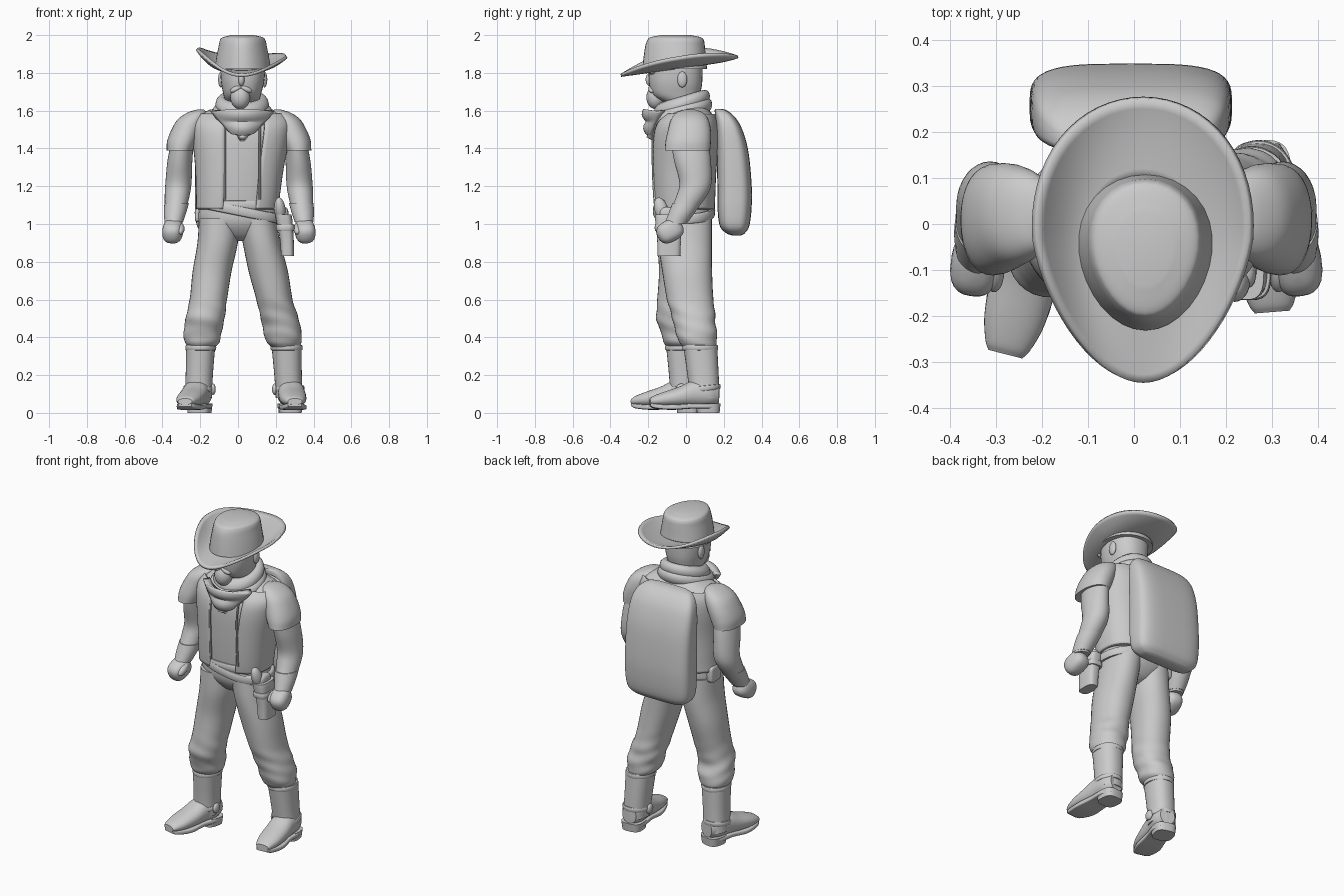
import bpy, bmesh, math
from mathutils import Matrix, Vector
from math import sin, cos, pi, copysign, exp


def grid(name, rows, wrap=True, loop=False, caps=True, thick=0, mat=None):
    """Skin a list of point rows into one mesh object."""
    bm = bmesh.new()
    vs = [[bm.verts.new(p) for p in r] for r in rows]
    m, n = len(vs), len(vs[0])
    for i in range(m if loop else m - 1):
        for j in range(n if wrap else n - 1):
            a, b = vs[i], vs[(i + 1) % m]
            k = (j + 1) % n
            bm.faces.new((a[j], a[k], b[k], b[j]))
    if caps and wrap and not loop:
        bm.faces.new(vs[0])
        bm.faces.new(vs[-1])
    if mat:
        bm.transform(mat)
    bmesh.ops.recalc_face_normals(bm, faces=bm.faces[:])
    me = bpy.data.meshes.new(name)
    bm.to_mesh(me)
    bm.free()
    ob = bpy.data.objects.new(name, me)
    bpy.context.collection.objects.link(ob)
    if thick:
        mod = ob.modifiers.new("thickness", 'SOLIDIFY')
        mod.thickness, mod.offset = thick, 0
    return ob


def sup(a, p):
    c, s = cos(a), sin(a)
    return copysign(abs(c) ** (2 / p), c), copysign(abs(s) ** (2 / p), s)


def loft(name, secs, n=32, steps=5, p=2.0, egg=0, arc=None, fold=None, grow=0, thick=0, mat=None):
    """Smooth loft through sections (x, y, z, rx, ry)."""
    v = [Vector(s) for s in secs]
    v = [v[0] * 2 - v[1]] + v + [v[-1] * 2 - v[-2]]
    ss = []
    for i in range(1, len(v) - 2):
        a, b, c, d = v[i - 1:i + 3]
        for k in range(steps):
            t = k / steps
            ss.append(b + (c - a) * (t / 2) + (a * 2 - b * 5 + c * 4 - d) * (t * t / 2)
                      + (b * 3 - a - c * 3 + d) * (t ** 3 / 2))
    ss.append(v[-2])
    a0, a1 = arc or (0, 2 * pi)
    rows = []
    for x, y, z, rx, ry in ss:
        row = []
        for j in range(n):
            a = a0 + (a1 - a0) * j / (n - 1 if arc else n)
            c, s = sup(a, p)
            f = fold(a, z) if fold else 1
            row.append((x + (rx + grow) * c * f * (1 + egg * s), y + (ry + grow) * s * f, z))
        rows.append(row)
    return grid(name, rows, wrap=not arc, thick=thick, mat=mat)


def ring(name, c, rx, ry, tr, th, p=2.0, sx=0, sy=0, q=3, n=48):
    """Closed band with a superellipse cross-section, tilted by sx and sy."""
    rows = []
    for i in range(n):
        u, w = sup(2 * pi * i / n, p)
        row = []
        for j in range(12):
            k, h = sup(2 * pi * j / 12, q)
            x, y = (rx + tr * k) * u, (ry + tr * k) * w
            row.append((c[0] + x, c[1] + y, c[2] + sx * x + sy * y + th * h))
        rows.append(row)
    return grid(name, rows, loop=True)


def blob(name, c, r, p=2.0, rot=(0, 0, 0)):
    """Superellipsoid."""
    m = Matrix.Translation(c)
    for ang, ax in zip(rot, 'XYZ'):
        m = m @ Matrix.Rotation(ang, 4, ax)
    rows = []
    for i in range(15):
        k, h = sup(-pi / 2 + pi * (i * 0.98 + .14) / 14, p)
        rows.append([(r[0] * abs(k) * sup(2 * pi * j / 24, p)[0],
                      r[1] * abs(k) * sup(2 * pi * j / 24, p)[1], r[2] * h) for j in range(24)])
    return grid(name, rows, mat=m)


# Hat: egg-shaped crown and curled brim
loft("hat_crown", [(.025, -.06, 1.82, .148, .172), (.025, -.06, 1.88, .139, .165), (.025, -.058, 1.94, .127, .158),
                   (.025, -.055, 1.972, .12, .15), (.025, -.055, 1.988, .106, .134), (.025, -.055, 2, .06, .08)], egg=.13)
rows = []
for i in range(9):
    t = i / 8
    row = []
    for j in range(64):
        a = 2 * pi * j / 64
        x = (.12 + .115 * t) * cos(a) * (1 + .1 * sin(a)) * (1 - .13 * t * max(0, -sin(a)))
        y = -.05 + .015 * t + (.15 + .16 * t) * sin(a)
        z = 1.835 + .14 * y + (.072 - .02 * cos(a)) * cos(a) ** 2 * t ** 1.8 + .012 * t ** 3 * max(0, sin(a))
        row.append((.02 + x, y, z))
    rows.append(row)
grid("hat_brim", rows, caps=False, thick=.016)

# Head with face details
loft("head", [(.022, .0, 1.56, .085, .085), (.022, -.01, 1.63, .085, .09), (.022, -.05, 1.68, .098, .125),
              (.024, -.055, 1.74, .112, .14), (.025, -.055, 1.8, .118, .143), (.025, -.055, 1.86, .118, .143)], p=2.3)
blob("nose", (.018, -.19, 1.765), (.017, .024, .035))
blob("beard", (.012, -.16, 1.67), (.052, .05, .062))
for s in (-1, 1):
    blob("moustache", (.016 + s * .026, -.178, 1.715), (.036, .022, .016), rot=(0, s * .45, 0))
    blob("ear", (.025 + s * .116, -.02, 1.765), (.014, .026, .042))
    blob("brow", (.025 + s * .05, -.178, 1.805), (.042, .022, .014))

# Neckerchief: two rolled folds and a hanging triangle
ring("neckerchief_upper_fold", (.022, -.022, 1.632), .105, .112, .037, .044, sy=.3, q=2)
ring("neckerchief_lower_fold", (.022, -.035, 1.585), .124, .138, .036, .042, sy=.28, q=2)
rows = []
for i in range(17):
    v = i / 16
    rows.append([(.023 + .155 * u * (1 - .93 * v ** 1.1),
                  -.208 + .085 * u * u * (1 - v) + .016 * v - .009 * sin(4 * pi * v) * (1 - u * u),
                  1.6 - .15 * v) for u in [k / 8 - 1 for k in range(17)]])
grid("neckerchief_front", rows, wrap=False, thick=.04)

# Torso and open vest over it
body = [(-.005, -.01, 1.08, .2, .145), (0, -.012, 1.15, .205, .15), (.008, -.012, 1.3, .218, .157),
        (.016, -.003, 1.45, .24, .165), (.02, .005, 1.53, .245, .152), (.02, .02, 1.58, .22, .12)]
loft("shirt", body + [(.02, .025, 1.615, .14, .085), (.02, .01, 1.65, .08, .07)], p=2.5)
loft("vest", body, n=56, p=2.5, arc=(-1.17, 1.5 * pi - .27), grow=.01, thick=.014)
for x in (-.07, .115):
    loft("vest_edge", [(x, -.166, 1.13, .006, .007), (x, -.174, 1.3, .006, .007),
                       (x, -.174, 1.45, .006, .007), (x, -.155, 1.53, .006, .007)], n=8)

# Arms: sleeve, arm, glove cuff, fist
for s in (-1, 1):
    M = Matrix.Translation((.005, 0, 0)) @ Matrix.Scale(s, 4, (1, 0, 0))
    loft("sleeve", [(.205, .02, 1.605, .02, .03), (.222, .02, 1.59, .05, .07), (.25, .02, 1.555, .073, .098),
                    (.277, .018, 1.5, .08, .113), (.3, .012, 1.44, .08, .12), (.313, .008, 1.39, .07, .12)],
         p=2.2, mat=M)
    loft("arm", [(.3, .02, 1.43, .06, .1), (.313, .035, 1.33, .066, .097), (.32, .05, 1.22, .069, .085),
                 (.327, .03, 1.15, .066, .08), (.338, -.022, 1.06, .054, .066), (.347, -.055, 1.0, .046, .055)], mat=M)
    loft("glove_cuff", [(.33, .005, 1.11, .065, .077), (.338, -.022, 1.06, .059, .069),
                        (.345, -.05, 1.01, .049, .06)], mat=M)
    blob("fist", (.005 + s * .35, -.085, .963), (.054, .072, .058), p=2.6, rot=(.5, 0, s * .15))
    blob("thumb", (.005 + s * .31, -.105, .975), (.022, .048, .024), rot=(.5, 0, 0))

# Hips, waist belt, slung gun belt
loft("hips", [(.015, -.01, .91, .04, .05), (.012, -.01, .94, .13, .1), (0, -.01, 1.01, .205, .143),
              (-.005, -.01, 1.11, .2, .145)], p=2.2)
ring("waist_belt", (-.005, -.01, 1.1), .2, .147, .012, .024, p=2.4)
ring("gun_belt", (.002, -.01, 1.07), .21, .152, .013, .026, p=2.3, sx=-.2)
blob("hip_pouch", (-.207, .02, 1.06), (.022, .05, .05), p=5)

# Holster with pistol
loft("holster", [(.262, -.09, .83, .034, .06), (.258, -.09, .92, .037, .063), (.245, -.095, 1.02, .043, .068),
                 (.24, -.095, 1.05, .043, .07)], p=3.2)
ring("holster_strap", (.25, -.092, .98), .041, .065, .009, .018, p=3.2)
blob("pistol_grip", (.222, -.13, 1.075), (.03, .036, .068), rot=(.3, -.1, 0))
blob("pistol_body", (.24, -.09, 1.05), (.027, .05, .04), p=3)


def creases(a, z):
    w = exp(-((z - .46) / .11) ** 2)
    return 1 + w * (.022 * sin(70 * z + 3 * sin(a + .6)) + .018 * sin(3 * a + 40 * z))


# Legs: trousers, boot shaft, foot, sole, heel, spur
legs = {
    "left": ([(-.1, -.012, 1.03, .107, .14), (-.108, -.012, .9, .107, .14), (-.137, -.018, .75, .103, .125),
              (-.157, -.04, .6, .099, .112), (-.175, -.052, .5, .103, .105), (-.187, -.03, .42, .1, .1),
              (-.19, -.025, .375, .092, .096), (-.194, -.02, .35, .072, .082)],
             [(-.21, -.005, .08, .072, .078), (-.205, -.01, .2, .072, .08), (-.197, -.018, .36, .077, .088)],
             (-.19, .07), -.25),
    "right": ([(.1, -.008, 1.03, .1, .145), (.125, -.005, .9, .1, .142), (.16, .006, .75, .104, .132),
               (.193, .022, .6, .096, .123), (.22, .042, .5, .1, .114), (.238, .055, .42, .1, .108),
               (.243, .062, .375, .092, .1), (.25, .07, .35, .075, .088)],
              [(.272, .1, .08, .072, .078), (.265, .09, .2, .073, .083), (.257, .075, .36, .08, .09)],
              (.272, .172), .08),
}
foot = [(0, .1, 0, .045, .05), (0, .102, .05, .068, .068), (0, .103, .13, .07, .07), (0, .085, .21, .072, .053),
        (0, .072, .29, .066, .039), (0, .064, .345, .05, .026), (0, .06, .365, .038, .016)]
sole = [(0, .036, .0, .045, .014), (0, .036, .06, .068, .014), (0, .036, .15, .064, .014), (0, .03, .25, .071, .014),
        (0, .036, .335, .052, .013), (0, .044, .363, .036, .01)]
for side, (leg, shaft, (hx, hy), yaw) in legs.items():
    loft(side + "_trouser_leg", leg, steps=10, p=2.2, fold=creases)
    loft(side + "_boot_shaft", shaft, p=2.3)
    x, y, z, rx, ry = shaft[-1]
    ring(side + "_boot_top", (x, y, .345), rx - .002, ry - .002, .007, .014)
    T = Matrix.Translation((hx, hy, 0)) @ Matrix.Rotation(yaw, 4, 'Z')
    R = T @ Matrix.Rotation(pi / 2, 4, 'X')
    loft(side + "_foot", foot, p=2.2, mat=R)
    loft(side + "_sole", sole, p=6, mat=R)
    loft(side + "_heel", [(0, -.055, 0, .06, .06), (0, -.055, .05, .066, .065)], steps=1, p=3, mat=T)
    x, y, z, rx, ry = shaft[0]
    ring(side + "_spur_strap", (x, y - .005, .13), rx, ry + .002, .008, .014, sy=.1)
    inner = copysign(1, -hx)
    blob(side + "_spur_button", (x + inner * .078, y - .02, .125), (.014, .028, .03))

# Backpack
loft("backpack", [(-.005, .268, .94, .13, .025), (-.006, .262, .952, .175, .05), (-.007, .257, .99, .21, .078),
                  (-.007, .257, 1.08, .22, .09), (-.007, .257, 1.2, .22, .091), (-.007, .247, 1.38, .218, .084),
                  (-.007, .228, 1.5, .21, .07), (-.007, .207, 1.565, .19, .053), (-.007, .185, 1.6, .155, .033),
                  (-.007, .172, 1.61, .115, .018)], n=48, p=3.6)

bpy.ops.object.select_all(action='DESELECT')
for ob in bpy.context.scene.objects:
    ob.select_set(True)
    bpy.context.view_layer.objects.active = ob
bpy.ops.object.shade_smooth_by_angle(angle=math.radians(42))
